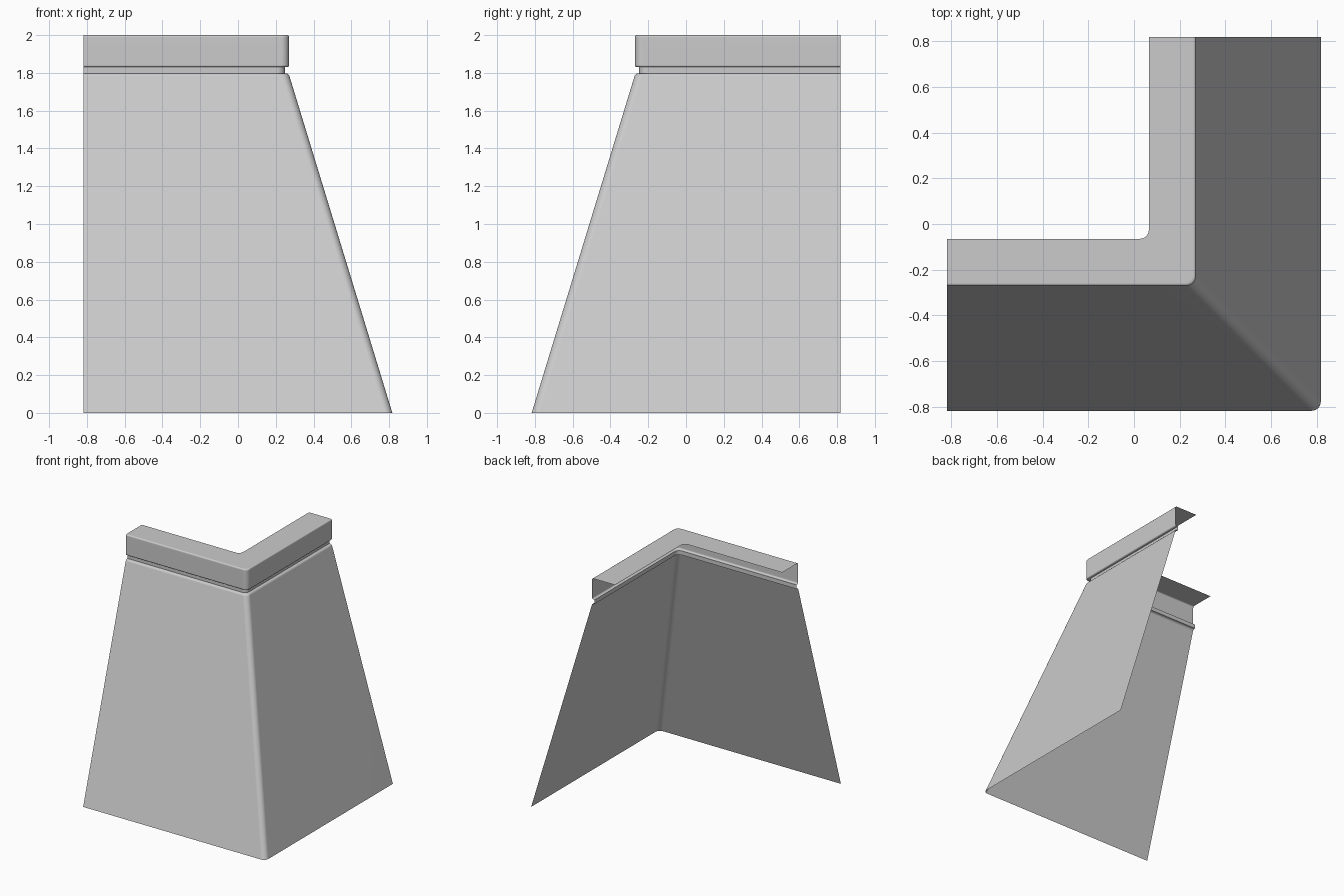
import bpy, bmesh
from math import sin, cos, pi
from mathutils import Vector

cube = bpy.data.objects.get("Cube")
if cube:
    bpy.data.objects.remove(cube, do_unlink=True)

HALF = 0.817      # half of the footprint
CORNER = 0.04     # plan radius of the vertical corner
STEPS = 6

stone = bpy.data.materials.new("light grey")
stone.use_nodes = True
grey = (0.6, 0.6, 0.6, 1.0)
stone.diffuse_color = grey
stone.node_tree.nodes["Principled BSDF"].inputs["Base Color"].default_value = grey


def rounded(points, radius, steps=4):
    """Round the inner points of an (offset, height) profile."""
    pts = [Vector(p) for p in points]
    out = [pts[0]]
    for a, b, c in zip(pts, pts[1:], pts[2:]):
        start = b + (a - b).normalized() * radius
        end = b + (c - b).normalized() * radius
        for k in range(steps + 1):
            t = k / steps
            out.append(start * (1 - t) ** 2 + b * 2 * t * (1 - t) + end * t ** 2)
    return out + [pts[-1]]


def plan_path(offset):
    """L-shaped path along the front and left sides, with a round corner."""
    centre = offset - CORNER
    path = [(-HALF, -offset)]
    for k in range(STEPS + 1):
        a = pi / 2 * k / STEPS
        path.append((centre + CORNER * sin(a), -centre - CORNER * cos(a)))
    return path + [(offset, HALF)]


def sweep(name, profile):
    """Sweep a profile, listed from top to bottom, along the L path."""
    bm = bmesh.new()
    rows = [[bm.verts.new((x, y, z)) for x, y in plan_path(d)] for d, z in profile]
    for up, low in zip(rows, rows[1:]):
        for j in range(len(up) - 1):
            bm.faces.new((up[j], low[j], low[j + 1], up[j + 1]))
    mesh = bpy.data.meshes.new(name)
    bm.to_mesh(mesh)
    bm.free()
    mesh.materials.append(stone)
    obj = bpy.data.objects.new(name, mesh)
    bpy.context.collection.objects.link(obj)
    bpy.ops.object.select_all(action='DESELECT')
    obj.select_set(True)
    bpy.context.view_layer.objects.active = obj
    bpy.ops.object.shade_smooth_by_angle()
    weighted = obj.modifiers.new("Flat panels", 'WEIGHTED_NORMAL')
    weighted.keep_sharp = True
    return obj


# Overhanging cap: top ledge, front band and underside
sweep("cap", rounded([(0.065, 2.0), (0.27, 2.0), (0.27, 1.83), (0.248, 1.83)], 0.012))

# Recessed band below the cap
sweep("recessed_band", [(0.248, 1.83), (0.248, 1.797)])

# Sloping wall with a softened upper edge
sweep("sloping_wall", rounded([(0.248, 1.797), (0.268, 1.797), (HALF, 0.0)], 0.015))
